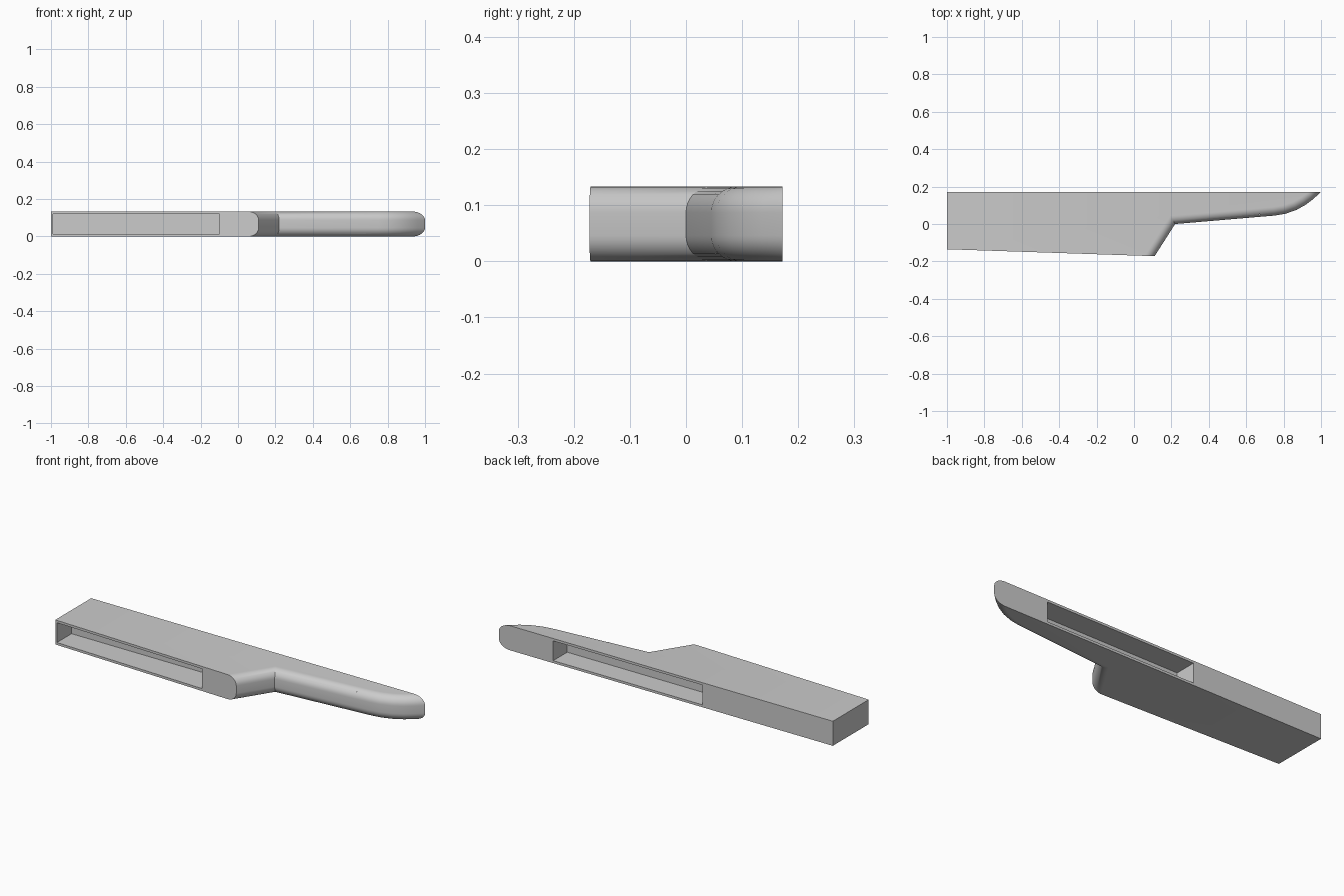
import bpy, bmesh, math
from mathutils import Vector
from mathutils.geometry import intersect_line_line_2d as _seg

if "Cube" in bpy.data.objects:
    bpy.data.objects.remove(bpy.data.objects["Cube"])

HEIGHT, R, STEPS = 0.133, 0.046, 8

# Plan outline: back edge, square end, front edge, then the rounded chain
back_a, back_b = Vector((1.0, 0.172)), Vector((-1.0, 0.172))
front_a, front_b = Vector((-1.0, -0.135)), Vector((0.11, -0.172))
chain = [Vector(p) for p in ((0.11, -0.172), (0.22, 0.0), (0.75, 0.045), (0.81, 0.055),
                             (0.87, 0.076), (0.92, 0.104), (0.96, 0.135), (1.0, 0.172))]


def cross_lines(a, b, c, d):
    """Intersection of two infinite lines."""
    r, s = b - a, d - c
    return a + r * ((c - a).cross(s) / r.cross(s))


def outline(inset):
    """Outline with only the shoulder and grip edge moved inward."""
    lines = [(front_a, front_b)]
    for a, b in zip(chain, chain[1:]):
        t = (b - a).normalized()
        n = Vector((-t.y, t.x)) * inset
        lines.append((a + n, b + n))
    lines.append((back_a, back_b))
    pts = [cross_lines(*l, *m) for l, m in zip(lines, lines[1:])]
    return [back_b, front_a] + pts


# Body: stacked outlines give the rounded edge
lower = [(R * (1 - math.sin(a)), R * (1 - math.cos(a)))
         for a in (i * math.pi / 2 / STEPS for i in range(STEPS + 1))]
levels = [(d, z) for z, d in ((R * (1 - math.cos(a)), R * (1 - math.sin(a)))
          for a in (i * math.pi / 2 / STEPS for i in range(STEPS + 1)))]
levels += [(d, HEIGHT - z) for d, z in reversed(levels)]

bm = bmesh.new()
rings = [[bm.verts.new((p.x, p.y, z)) for p in outline(d)] for d, z in levels]
count = len(rings[0])
for low, high in zip(rings, rings[1:]):
    for i in range(count):
        j = (i + 1) % count
        bm.faces.new((low[i], low[j], high[j], high[i]))
bm.faces.new(rings[0][::-1])
bm.faces.new(rings[-1])
bmesh.ops.recalc_face_normals(bm, faces=bm.faces)
mesh = bpy.data.meshes.new("handle_body")
bm.to_mesh(mesh)
bm.free()
body = bpy.data.objects.new("handle_body", mesh)
bpy.context.collection.objects.link(body)


def pocket(name, x0, x1, y0, y1):
    """Cut a rectangular recess into the body."""
    z0, z1 = 0.013, 0.12
    bpy.ops.mesh.primitive_cube_add(size=1, location=((x0 + x1) / 2, (y0 + y1) / 2, (z0 + z1) / 2))
    cutter = bpy.context.object
    cutter.name = name
    cutter.scale = (x1 - x0, y1 - y0, z1 - z0)
    cutter.hide_render = True
    mod = body.modifiers.new(name, 'BOOLEAN')
    mod.object = cutter
    mod.operation = 'DIFFERENCE'
    mod.solver = 'EXACT'
    bpy.context.view_layer.objects.active = body
    bpy.ops.object.modifier_apply(modifier=name)
    bpy.data.objects.remove(cutter)


# Long recesses in the front and back edges
pocket("front_recess", -0.99, -0.10, -0.3, -0.01)
pocket("back_recess", -0.22, 0.675, 0.052, 0.3)

bpy.ops.object.select_all(action='DESELECT')
body.select_set(True)
bpy.context.view_layer.objects.active = body
bpy.ops.object.shade_smooth_by_angle(angle=math.radians(25))
